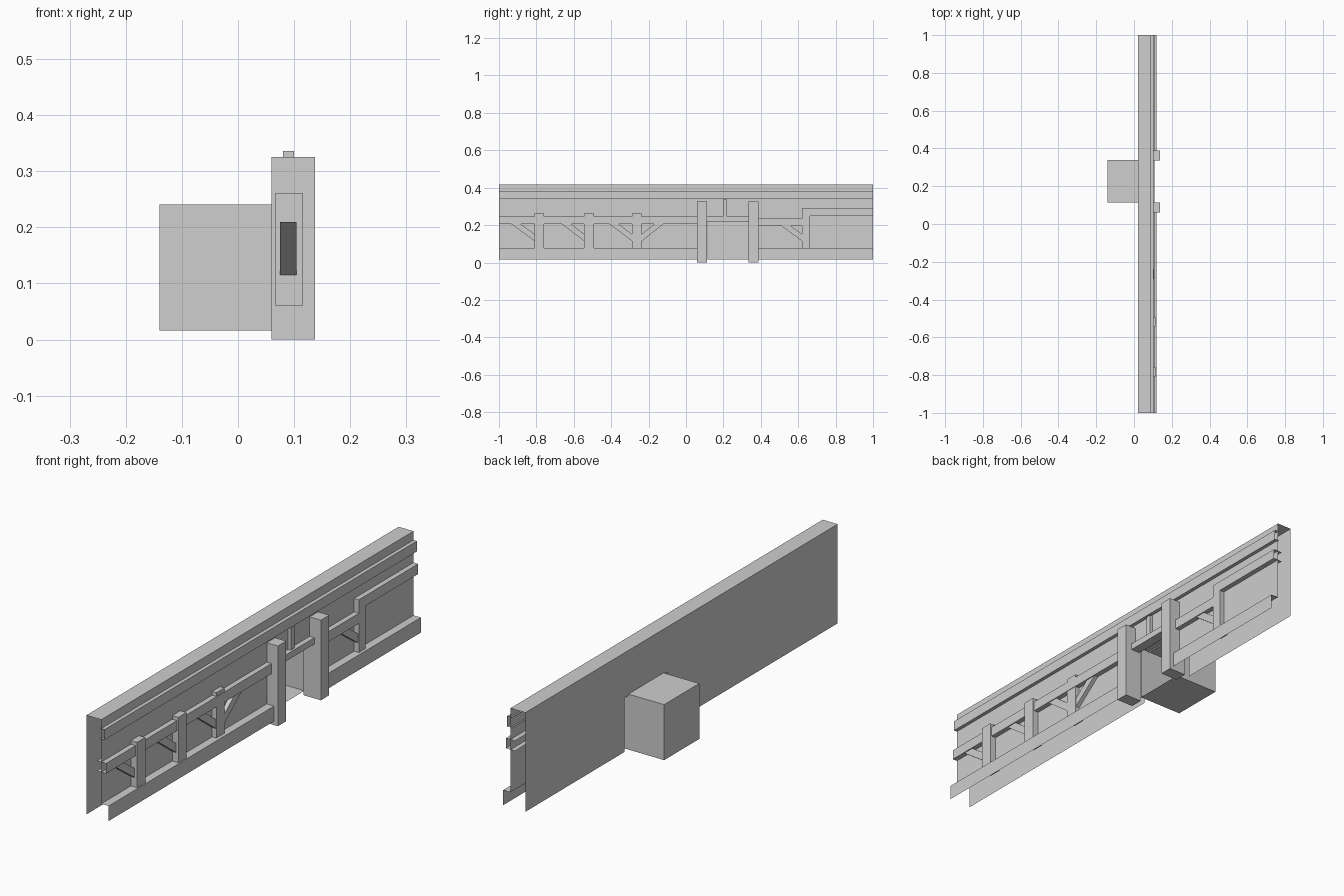
import bpy, bmesh

cube = bpy.data.objects.get("Cube")
if cube:
    bpy.data.objects.remove(cube, do_unlink=True)

grey = bpy.data.materials.new("plain_grey")
grey.use_nodes = True
GREY = (0.62, 0.62, 0.62, 1)
grey.diffuse_color = GREY
grey.node_tree.nodes["Principled BSDF"].inputs["Base Color"].default_value = GREY


def finish(name, bm):
    mesh = bpy.data.meshes.new(name)
    bm.to_mesh(mesh)
    bm.free()
    mesh.materials.append(grey)
    obj = bpy.data.objects.new(name, mesh)
    bpy.context.collection.objects.link(obj)
    return obj


def sheet(name, profile, y0, y1):
    """Open strip: an (x, z) profile drawn along y, with no end caps."""
    bm = bmesh.new()
    near = [bm.verts.new((x, y0, z)) for x, z in profile]
    far = [bm.verts.new((x, y1, z)) for x, z in profile]
    for i in range(len(profile) - 1):
        bm.faces.new((near[i], near[i + 1], far[i + 1], far[i]))
    return finish(name, bm)


def rail(name, x0, x1, y0, y1, z0, z1):
    return sheet(name, [(x0, z1), (x1, z1), (x1, z0), (x0, z0)], y0, y1)


def box(name, x0, x1, y0, y1, z0, z1, open_side=None):
    bm = bmesh.new()
    bmesh.ops.create_cube(bm, size=1)
    for v in bm.verts:
        v.co = (x1 if v.co.x > 0 else x0,
                y1 if v.co.y > 0 else y0,
                z1 if v.co.z > 0 else z0)
    bm.normal_update()
    if open_side == "+x":
        gone = [f for f in bm.faces if f.normal.x > 0.9]
        bmesh.ops.delete(bm, geom=gone, context="FACES")
    return finish(name, bm)


def brace(name, y_top, y_post, side):
    """Diagonal strut from the rail down to a post; side is its run along y."""
    bm = bmesh.new()
    outline = [(y_top, 0.21), (y_top + side * 0.05, 0.21),
               (y_post, 0.145), (y_post, 0.108)]
    base = bm.faces.new([bm.verts.new((0.075, y, z)) for y, z in outline])
    ext = bmesh.ops.extrude_face_region(bm, geom=[base])
    for v in ext["geom"]:
        if isinstance(v, bmesh.types.BMVert):
            v.co.x = 0.104
    bmesh.ops.recalc_face_normals(bm, faces=bm.faces)
    return finish(name, bm)


# Wall shell with a foot ledge, left open at ends and bottom
BACK, FRONT, LEDGE = 0.02, 0.087, 0.12
BASE, TOP, HEAD = 0.016, 0.418, 0.235
full = [(BACK, BASE), (BACK, TOP), (FRONT, TOP),
        (FRONT, 0.077), (LEDGE, 0.077), (LEDGE, BASE)]
lintel = [(BACK, HEAD), (BACK, TOP), (FRONT, TOP), (FRONT, HEAD)]
sheet("wall_front_part", full, -1, 0.09)
sheet("wall_over_doorway", lintel, 0.09, 0.365)
sheet("wall_back_part", full, 0.365, 1)

# Alcove behind the doorway
box("alcove", -0.14, 0.06, 0.115, 0.34, BASE, 0.241, open_side="+x")

# Doorway posts and the short stud above
for name, y in (("doorway_post_front", 0.06), ("doorway_post_back", 0.335)):
    box(name, 0.06, 0.137, y, y + 0.053, 0, 0.325)
box("short_stud", 0.08, 0.1, 0.197, 0.22, 0.235, 0.336)

# Horizontal rails
rail("upper_rail", 0.08, 0.102, -1, 1, 0.34, 0.382)
rail("middle_rail_front", 0.067, 0.108, -1, 0.07, 0.205, 0.246)
rail("doorway_rail", 0.067, 0.108, 0.1, 0.345, 0.22, 0.246)
rail("middle_rail_back", 0.067, 0.108, 0.38, 0.63, 0.195, 0.236)
rail("raised_rail", 0.067, 0.108, 0.62, 1, 0.25, 0.291)

# Wall posts
for name, y, depth in (("wall_post_1", -0.81, 0.115),
                       ("wall_post_2", -0.545, 0.115),
                       ("wall_post_3", -0.29, 0.106)):
    box(name, 0.067, depth, y, y + 0.052, 0.06, 0.261)
box("corner_post", 0.067, 0.108, 0.62, 0.663, 0.06, 0.29)

# Diagonal braces
brace("brace_1", -0.94, -0.8, 1)
brace("brace_2", -0.67, -0.535, 1)
brace("brace_3", -0.415, -0.28, 1)
brace("brace_4", -0.115, -0.245, -1)
brace("brace_5", 0.49, 0.63, 1)
